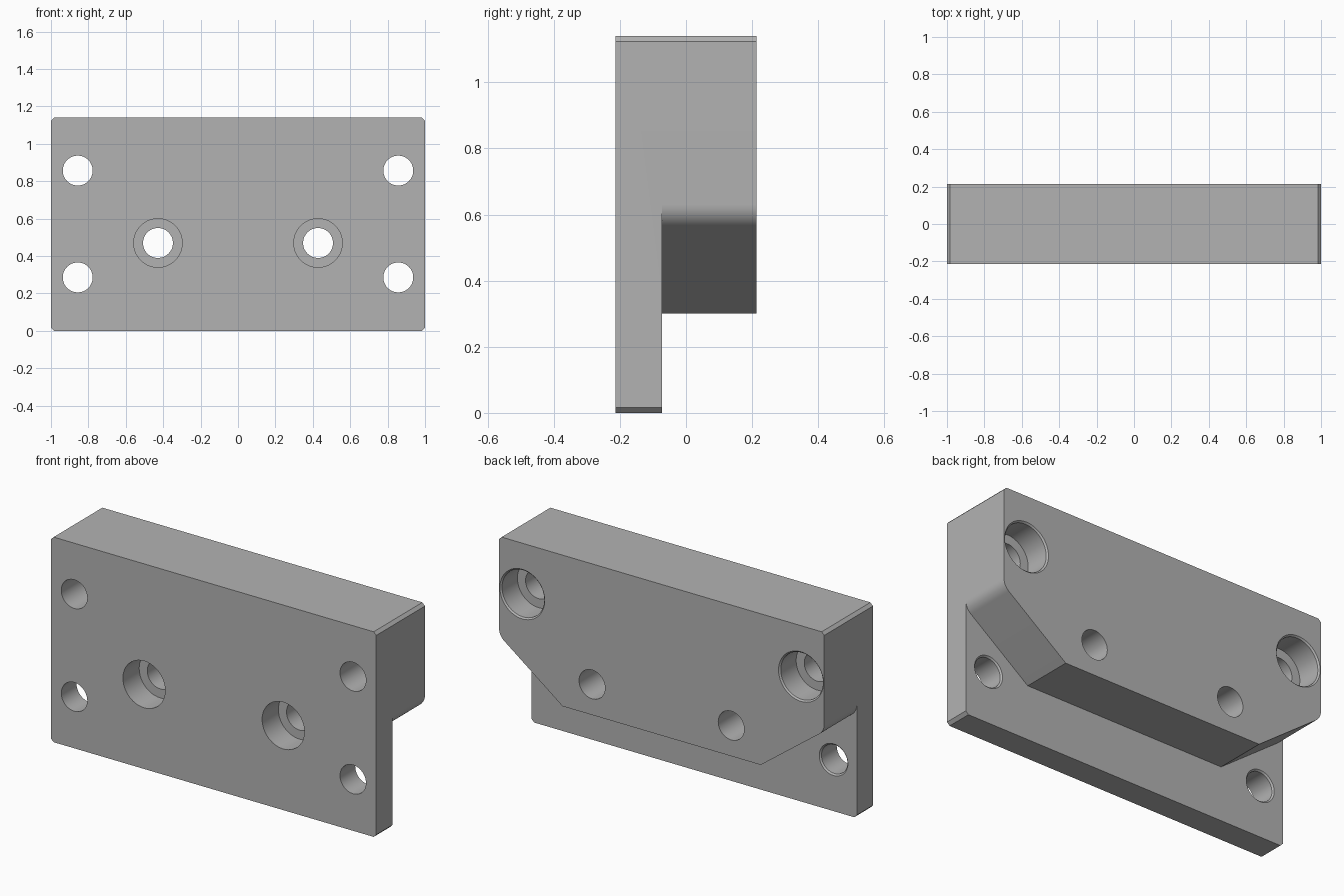
import bpy, bmesh, math

if "Cube" in bpy.data.objects:
    bpy.data.objects.remove(bpy.data.objects["Cube"])

HALF_X, HALF_Y, HEIGHT = 1.0, 0.214, 1.14
STEP_Y = -0.072          # rear face of the thin lower plate
CHAMFER = 0.016
HOLE_R, BORE_R, BORE_DEPTH, EDGE = 0.08, 0.13, 0.143, 0.008


def extrude_profile(bm, points, y0, y1):
    """Prism from an x-z outline, running along y."""
    face = bm.faces.new([bm.verts.new((x, y0, z)) for x, z in points])
    moved = bmesh.ops.extrude_face_region(bm, geom=[face])["geom"]
    verts = [v for v in moved if isinstance(v, bmesh.types.BMVert)]
    bmesh.ops.translate(bm, verts=verts, vec=(0, y1 - y0, 0))


def lathe(bm, profile, cx, cz, sides=48):
    """Closed solid of revolution along y from (radius, y) pairs."""
    rings = []
    for r, y in profile:
        angles = [math.tau * i / sides for i in range(sides)]
        rings.append([bm.verts.new((cx + r * math.cos(a), y, cz + r * math.sin(a)))
                      for a in angles])
    for a, b in zip(rings, rings[1:]):
        for i in range(sides):
            j = (i + 1) % sides
            bm.faces.new((a[i], a[j], b[j], b[i]))
    bm.faces.new(rings[0])
    bm.faces.new(rings[-1])


def make_object(name, bm):
    bmesh.ops.recalc_face_normals(bm, faces=bm.faces)
    mesh = bpy.data.meshes.new(name)
    bm.to_mesh(mesh)
    bm.free()
    obj = bpy.data.objects.new(name, mesh)
    bpy.context.collection.objects.link(obj)
    return obj


def cut(target, cutter):
    mod = target.modifiers.new("cut", "BOOLEAN")
    mod.operation, mod.solver, mod.object = "DIFFERENCE", "EXACT", cutter
    bpy.context.view_layer.objects.active = target
    bpy.ops.object.modifier_apply(modifier=mod.name)
    bpy.data.objects.remove(cutter)


# Block with small chamfers on its four corners
right = [(HALF_X - CHAMFER, 0), (HALF_X, CHAMFER),
         (HALF_X, HEIGHT - CHAMFER), (HALF_X - CHAMFER, HEIGHT)]
bm = bmesh.new()
extrude_profile(bm, right + [(-x, z) for x, z in reversed(right)], -HALF_Y, HALF_Y)
block = make_object("mounting_block", bm)

# Rear recess: flat underside, slanted flanks, rounded into the sides
r, z_top = 0.078, 0.63
flank = [(1.2, -0.2), (1.2, z_top)]
for i in range(9):
    a = math.radians(-53.2 * i / 8)
    flank.append((HALF_X - r + r * math.cos(a), z_top + r * math.sin(a)))
flank.append((0.61, 0.3))
bm = bmesh.new()
extrude_profile(bm, flank + [(-x, z) for x, z in reversed(flank)], STEP_Y, 0.4)
cut(block, make_object("recess_cutter", bm))

# Bolt holes: plain below, counterbored behind above, counterbored in front inside
front, back = -HALF_Y, HALF_Y
lower = [(HOLE_R, front - 0.1), (HOLE_R, STEP_Y - EDGE),
         (HOLE_R + 2 * EDGE, STEP_Y + EDGE)]
upper = [(HOLE_R, front - 0.1), (HOLE_R, back - BORE_DEPTH), (BORE_R, back - BORE_DEPTH),
         (BORE_R, back - EDGE), (BORE_R + 2 * EDGE, back + EDGE)]
inner = [(BORE_R, front - 0.1), (BORE_R, front + BORE_DEPTH),
         (HOLE_R, front + BORE_DEPTH), (HOLE_R, back + 0.1)]
bm = bmesh.new()
for side in (-1, 1):
    lathe(bm, lower, side * 0.857, 0.286)
    lathe(bm, upper, side * 0.857, 0.857)
    lathe(bm, inner, side * 0.428, 0.47)
cut(block, make_object("hole_cutter", bm))

# Plain grey metal
grey = bpy.data.materials.new("grey_metal")
grey.use_nodes = True
colour = (0.45, 0.45, 0.45, 1)
grey.diffuse_color = colour
grey.node_tree.nodes["Principled BSDF"].inputs["Base Color"].default_value = colour
block.data.materials.clear()
block.data.materials.append(grey)

bpy.ops.object.select_all(action="DESELECT")
block.select_set(True)
bpy.context.view_layer.objects.active = block
bpy.ops.object.shade_smooth_by_angle(angle=math.radians(25))
